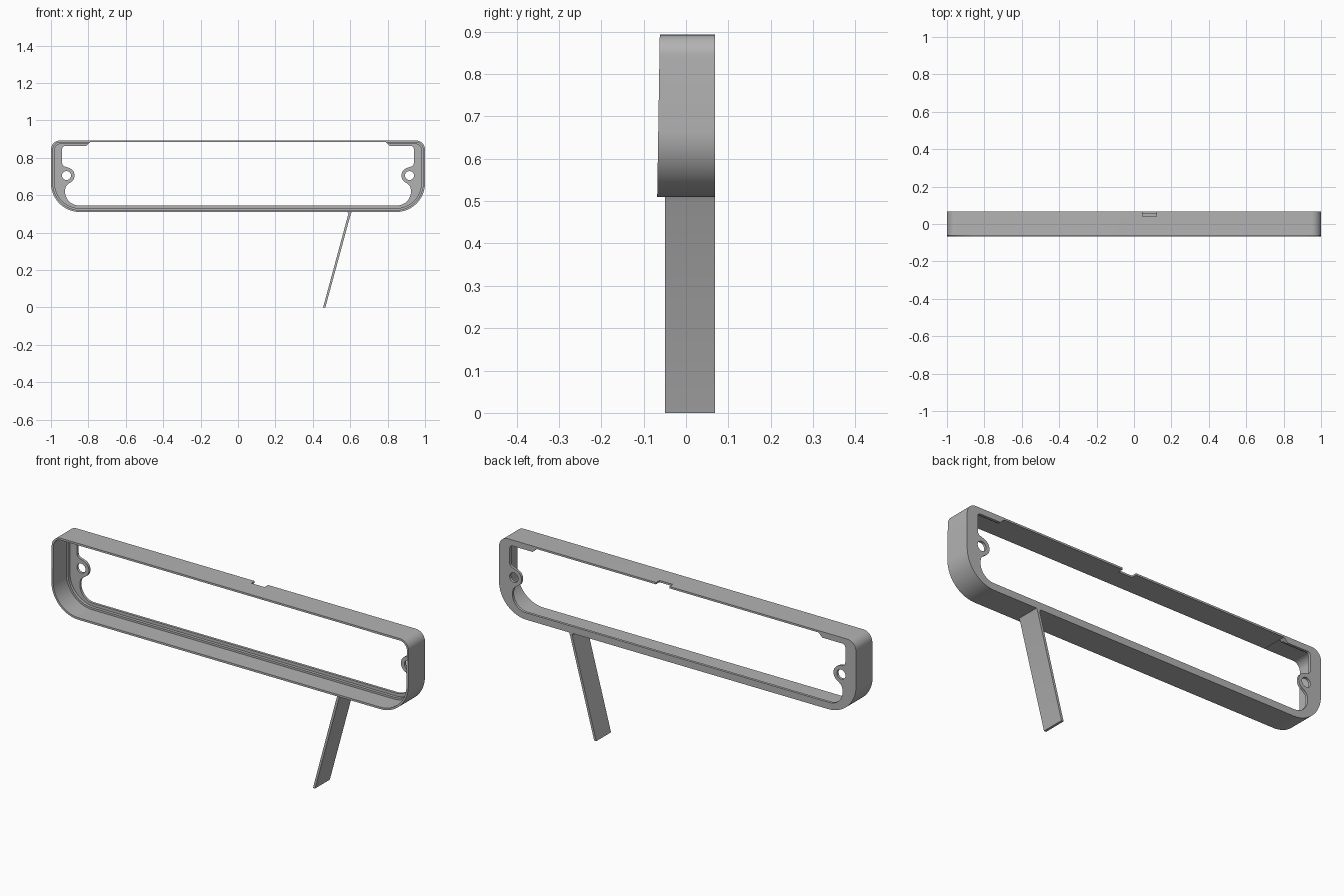
import bpy, bmesh
from math import sin, cos, radians

cube = bpy.data.objects.get("Cube")
if cube:
    bpy.data.objects.remove(cube, do_unlink=True)

TOP, BOTTOM, BACK = 0.893, 0.51, 0.068

grey = bpy.data.materials.new("Plain Grey")
grey.use_nodes = True
grey.diffuse_color = (0.45, 0.45, 0.45, 1)
grey.node_tree.nodes["Principled BSDF"].inputs["Base Color"].default_value = (0.45, 0.45, 0.45, 1)


def arc(cx, cz, r, a0, a1, n=16):
    """Points on an arc in the x-z plane."""
    angles = [radians(a0 + (a1 - a0) * i / n) for i in range(n + 1)]
    return [(cx + r * cos(a), cz + r * sin(a)) for a in angles]


def mirrored(half):
    """Close a right-hand outline by mirroring it across x = 0."""
    return half + [(-x, z) for x, z in reversed(half)]


def prism(name, outline, y0, y1):
    """Extrude an x-z outline along y."""
    bm = bmesh.new()
    face = bm.faces.new([bm.verts.new((x, y0, z)) for x, z in outline])
    new = bmesh.ops.extrude_face_region(bm, geom=[face])["geom"]
    verts = [v for v in new if isinstance(v, bmesh.types.BMVert)]
    bmesh.ops.translate(bm, verts=verts, vec=(0, y1 - y0, 0))
    bmesh.ops.recalc_face_normals(bm, faces=bm.faces)
    mesh = bpy.data.meshes.new(name)
    bm.to_mesh(mesh)
    bm.free()
    mesh.materials.append(grey)
    ob = bpy.data.objects.new(name, mesh)
    bpy.context.collection.objects.link(ob)
    return ob


def shell(inset):
    """Rounded body outline: tight upper corners, wide lower corners."""
    rt, rb = 0.05 - inset, 0.155 - inset
    return mirrored(arc(0.95, TOP - 0.05, rt, 90, 0, 10)
                    + arc(0.845, BOTTOM + 0.155, rb, 0, -90, 20))


def activate(ob):
    bpy.ops.object.select_all(action="DESELECT")
    ob.select_set(True)
    bpy.context.view_layer.objects.active = ob


def cut(target, cutter):
    cutter.hide_render = True
    activate(target)
    mod = target.modifiers.new("cut", "BOOLEAN")
    mod.operation, mod.solver, mod.object = "DIFFERENCE", "EXACT", cutter
    bpy.ops.object.modifier_apply(modifier=mod.name)
    bpy.data.objects.remove(cutter, do_unlink=True)


# Frame body, with a front edge that leans back slightly
frame = prism("frame", shell(0), -BACK, BACK)
for v in frame.data.vertices:
    if v.co.y < 0:
        v.co.y = -BACK + (v.co.z - BOTTOM) * 0.016

# Stepped cavity behind the front rim
cut(frame, prism("cavity", shell(0.01), -0.2, 0.04))
cut(frame, prism("ledge_cavity", shell(0.02), -0.2, 0.055))

# Through opening, which leaves the rear flange and screw lugs
opening = ([(0.79, TOP - 0.0095), (0.812, 0.863)]
           + arc(0.925, 0.848, 0.015, 90, 0, 6)
           + arc(0.92, 0.772, 0.02, 0, -75, 6)
           + arc(0.917, 0.705, 0.043, 102, 250, 20)
           + arc(0.85, 0.62, 0.075, 22, -90, 16))
cut(frame, prism("opening", mirrored(opening), -0.2, 0.2))

# Screw holes and the latch notch in the top rear edge
for side in (-1, 1):
    cut(frame, prism("screw_hole", arc(side * 0.917, 0.705, 0.024, 0, 345, 23), -0.2, 0.2))
notch = [(0.046, 0.87), (0.121, 0.87), (0.121, 0.92), (0.046, 0.92)]
cut(frame, prism("notch", notch, 0.04, 0.2))

# Slanted support leg, flared where it meets the frame
leg = prism("support_leg", [(0.455, 0), (0.467, 0), (0.603, 0.5), (0.61, 0.513),
                            (0.584, 0.513), (0.59, 0.5)], -0.05, BACK)

for ob in (frame, leg):
    activate(ob)
    bpy.ops.object.shade_smooth_by_angle(angle=radians(30))
